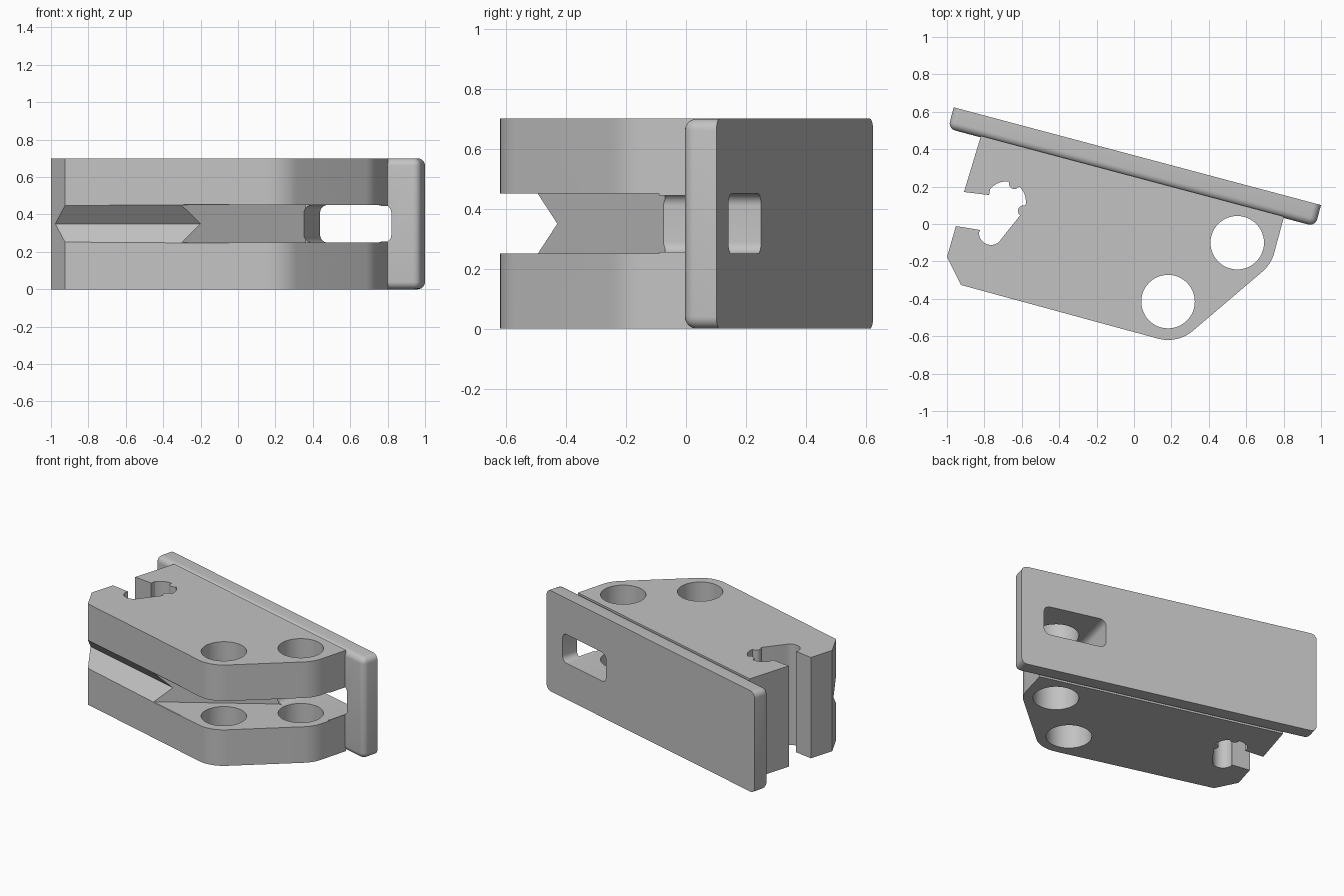
import bpy, bmesh
from math import sin, cos, radians
from mathutils import Vector

cube = bpy.data.objects.get("Cube")
if cube:
    bpy.data.objects.remove(cube, do_unlink=True)

HEIGHT, MID, SLOT = 0.7, 0.35, 0.1
TILT = radians(-14.9)
U = Vector((cos(TILT), sin(TILT), 0))    # along the plate
N = Vector((-sin(TILT), cos(TILT), 0))   # out of the plate's back
UP = Vector((0, 0, 1))

grey = bpy.data.materials.new("plain_grey")
grey.use_nodes = True
grey.diffuse_color = (0.54, 0.54, 0.54, 1)
grey.node_tree.nodes["Principled BSDF"].inputs["Base Color"].default_value = grey.diffuse_color


def finish(name, bm):
    bmesh.ops.recalc_face_normals(bm, faces=bm.faces)
    mesh = bpy.data.meshes.new(name)
    bm.to_mesh(mesh)
    bm.free()
    mesh.materials.append(grey)
    ob = bpy.data.objects.new(name, mesh)
    bpy.context.collection.objects.link(ob)
    return ob


def prism(name, points, sweep):
    """Sweep a closed 3D outline along a vector."""
    bm = bmesh.new()
    face = bm.faces.new([bm.verts.new(p) for p in points])
    made = bmesh.ops.extrude_face_region(bm, geom=[face])["geom"]
    bmesh.ops.translate(bm, vec=sweep, verts=[v for v in made if isinstance(v, bmesh.types.BMVert)])
    return finish(name, bm)


def flat(points, z):
    return [Vector((p[0], p[1], z)) for p in points]


def arc(centre, r, start, end, steps=12):
    angles = [radians(start + (end - start) * i / steps) for i in range(steps + 1)]
    return [(centre[0] + r * cos(a), centre[1] + r * sin(a)) for a in angles]


def activate(ob):
    bpy.ops.object.select_all(action='DESELECT')
    ob.select_set(True)
    bpy.context.view_layer.objects.active = ob


def cut(ob, cutters):
    activate(ob)
    for c in cutters:
        mod = ob.modifiers.new("cut", 'BOOLEAN')
        mod.operation, mod.solver, mod.object = 'DIFFERENCE', 'EXACT', c
        bpy.ops.object.modifier_apply(modifier=mod.name)


# Clip opening on the left end: round pocket with two small ridges
pocket, pocket_r = (-0.685, 0.12), 0.107


def ridge(angle):
    a = radians(angle)
    c = (pocket[0] + pocket_r * cos(a), pocket[1] + pocket_r * sin(a))
    return arc(c, 0.03, angle + 100, angle + 260, 10)


opening = [(-0.909, 0.171), (-0.775, 0.155)]
opening += arc(pocket, pocket_r, 142, 82) + ridge(65)
opening += arc(pocket, pocket_r, 48, -11) + ridge(-28)
opening += arc((-0.765, -0.048), 0.064, -30, -180)
opening += [(-0.823, -0.032), (-0.952, -0.011)]

# Body outline, rounded around the two holes
hole_a, hole_b, boss_r = (0.182, -0.415), (0.552, -0.10), 0.205
body_pts = [tuple((U * 0.765 + N * 0.245).xy), tuple((U * -0.912 + N * 0.245).xy)]
body_pts += opening + [(-1.0, -0.176), (-0.925, -0.326)]
body_pts += arc(hole_a, boss_r, -105, -49.5) + arc(hole_b, boss_r, -49.5, -15)
body = prism("body", flat(body_pts, 0), UP * HEIGHT)

# Mounting plate with rounded edges except around its back face
bm = bmesh.new()
bmesh.ops.create_cube(bm, size=1)
for v in bm.verts:
    v.co = U * (-0.076 + v.co.x * 2.032) + N * (0.296 + v.co.y * 0.118) + UP * (MID + v.co.z * HEIGHT)
edges = [e for e in bm.edges if not all(v.co.dot(N) > 0.3 for v in e.verts)]
bmesh.ops.bevel(bm, geom=edges, offset=0.04, segments=6, profile=0.5, affect='EDGES')
plate = finish("mounting_plate", bm)

# Cutters: two holes, the slot, the vee groove and the window
holes = [prism("hole_cutter", flat(arc(c, 0.143, 0, 352.5, 47), -0.1), UP * 0.9)
         for c in (hole_a, hole_b)]
slot = prism("slot_cutter",
             flat([(-0.55, -0.653), (0.95, -0.9), (0.95, -0.1), (0.36, -0.07)], MID - SLOT),
             UP * SLOT * 2)
vee = prism("vee_cutter",
            [U * -1.4 + N * n + UP * z for n, z in
             ((-0.466, MID), (-0.644, MID + 2 * SLOT), (-0.644, MID - 2 * SLOT))], U * 1.5)
left, right, r = 0.36, 0.785, 0.04
rounded = []
for cu, cz, a in ((right - r, MID + SLOT - r, 0), (left + r, MID + SLOT - r, 90),
                  (left + r, MID - SLOT + r, 180), (right - r, MID - SLOT + r, 270)):
    rounded += arc((cu, cz), r, a, a + 90, 8)
window = prism("window_cutter", [U * u + N * -0.1 + UP * z for u, z in rounded], N * 0.6)

cut(body, holes + [slot, vee, window])
cut(plate, [window])
for c in holes + [slot, vee, window]:
    bpy.data.objects.remove(c, do_unlink=True)

for ob in (body, plate):
    activate(ob)
    bpy.ops.object.shade_smooth_by_angle(angle=radians(25))
